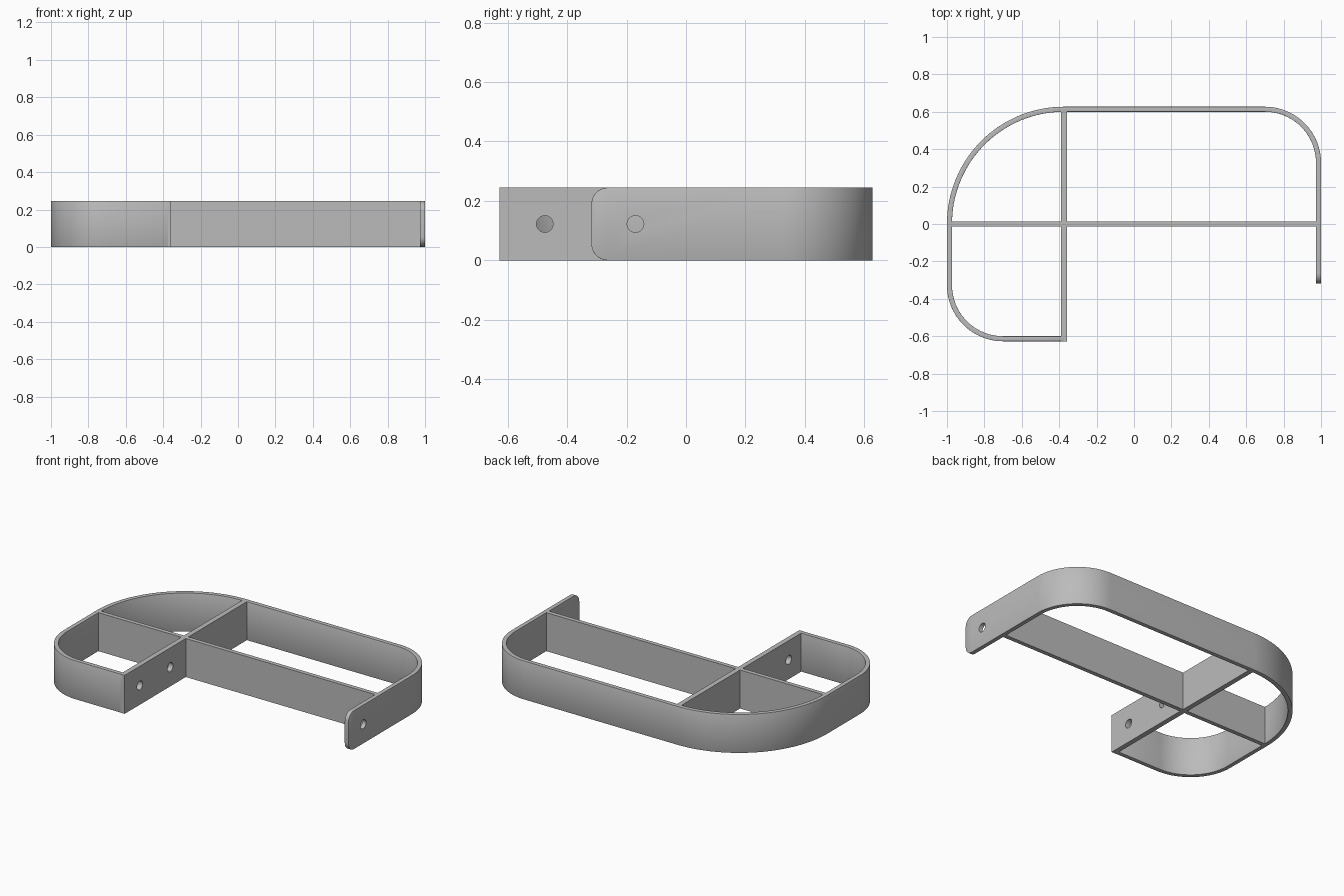
import bpy, bmesh
from math import sin, cos, pi, radians, sqrt
from mathutils import Matrix

cube = bpy.data.objects.get("Cube")
if cube:
    bpy.data.objects.remove(cube, do_unlink=True)

HEIGHT, WALL = 0.245, 0.027
X, Y = 1.0, 0.627           # outer half sizes
DIVIDER_X = -0.374
R_SMALL, R_BIG = 0.3, 0.625
HOLE_R = 0.028
TAB_END, TAB_R = -0.318, 0.055

grey = bpy.data.materials.new("grey")
GREY = (0.5, 0.5, 0.5, 1)
grey.use_nodes = True
grey.diffuse_color = GREY
grey.node_tree.nodes["Principled BSDF"].inputs["Base Color"].default_value = GREY


def finish(bm, name):
    bmesh.ops.recalc_face_normals(bm, faces=bm.faces)
    mesh = bpy.data.meshes.new(name)
    bm.to_mesh(mesh)
    bm.free()
    obj = bpy.data.objects.new(name, mesh)
    bpy.context.collection.objects.link(obj)
    mesh.materials.append(grey)
    return obj


def activate(obj):
    bpy.ops.object.select_all(action='DESELECT')
    obj.select_set(True)
    bpy.context.view_layer.objects.active = obj


def box(name, x0, x1, y0, y1):
    bm = bmesh.new()
    mat = Matrix.Translation(((x0 + x1) / 2, (y0 + y1) / 2, HEIGHT / 2))
    mat = mat @ Matrix.Diagonal((x1 - x0, y1 - y0, HEIGHT, 1))
    bmesh.ops.create_cube(bm, size=1, matrix=mat)
    return finish(bm, name)


def drill(obj, x, y):
    """Cut a round hole along x at half height."""
    bm = bmesh.new()
    mat = Matrix.Translation((x, y, HEIGHT / 2)) @ Matrix.Rotation(pi / 2, 4, 'Y')
    bmesh.ops.create_cone(bm, cap_ends=True, segments=32, radius1=HOLE_R,
                          radius2=HOLE_R, depth=0.1, matrix=mat)
    cutter = finish(bm, "hole_cutter")
    cutter.hide_render = True
    mod = obj.modifiers.new("hole", 'BOOLEAN')
    mod.operation, mod.solver, mod.object = 'DIFFERENCE', 'EXACT', cutter
    activate(obj)
    bpy.ops.object.modifier_apply(modifier=mod.name)
    bpy.data.objects.remove(cutter, do_unlink=True)


def arc(cx, cy, r, start, steps):
    """Clockwise quarter turn: position, outward normal, height inset."""
    pts = []
    for i in range(steps + 1):
        a = radians(start - 90 * i / steps)
        pts.append((cx + r * cos(a), cy + r * sin(a), cos(a), sin(a), 0))
    return pts


# Outer wall: swept along the outline, ending in a tab with rounded corners
stations = [(DIVIDER_X, -Y, 0, -1, 0)]
stations += arc(-X + R_SMALL, -Y + R_SMALL, R_SMALL, 270, 20)
stations += arc(-X + R_BIG, Y - R_BIG, R_BIG, 180, 32)
stations += arc(X - R_SMALL, Y - R_SMALL, R_SMALL, 90, 20)
for i in range(9):
    a = pi / 2 * i / 8
    stations.append((X, TAB_END + TAB_R * (1 - sin(a)), 1, 0, TAB_R * (1 - cos(a))))

bm = bmesh.new()
rings = []
for x, y, nx, ny, inset in stations:
    xi, yi = x - nx * WALL, y - ny * WALL
    lo, hi = inset, HEIGHT - inset
    rings.append([bm.verts.new(c) for c in
                  ((x, y, lo), (x, y, hi), (xi, yi, hi), (xi, yi, lo))])
for a, b in zip(rings, rings[1:]):
    for k in range(4):
        bm.faces.new((a[k], a[(k + 1) % 4], b[(k + 1) % 4], b[k]))
bm.faces.new(rings[0])
bm.faces.new(rings[-1])
wall = finish(bm, "outer_wall")
bevel = wall.modifiers.new("rounded_edges", 'BEVEL')
bevel.width, bevel.segments = 0.007, 2
bevel.limit_method, bevel.angle_limit = 'ANGLE', radians(50)
activate(wall)
bpy.ops.object.modifier_apply(modifier=bevel.name)
drill(wall, X - WALL / 2, -0.17)

# Cross dividers
cross = box("cross_divider", DIVIDER_X - 0.016, DIVIDER_X + 0.016, -Y, Y - 0.018)
for y in (-0.475, -0.17):
    drill(cross, DIVIDER_X, y)
long_div = box("long_divider", -X + 0.018, X - 0.018, -0.0135, 0.0135)

for obj in (wall, cross, long_div):
    activate(obj)
    bpy.ops.object.shade_smooth_by_angle(angle=radians(30))
